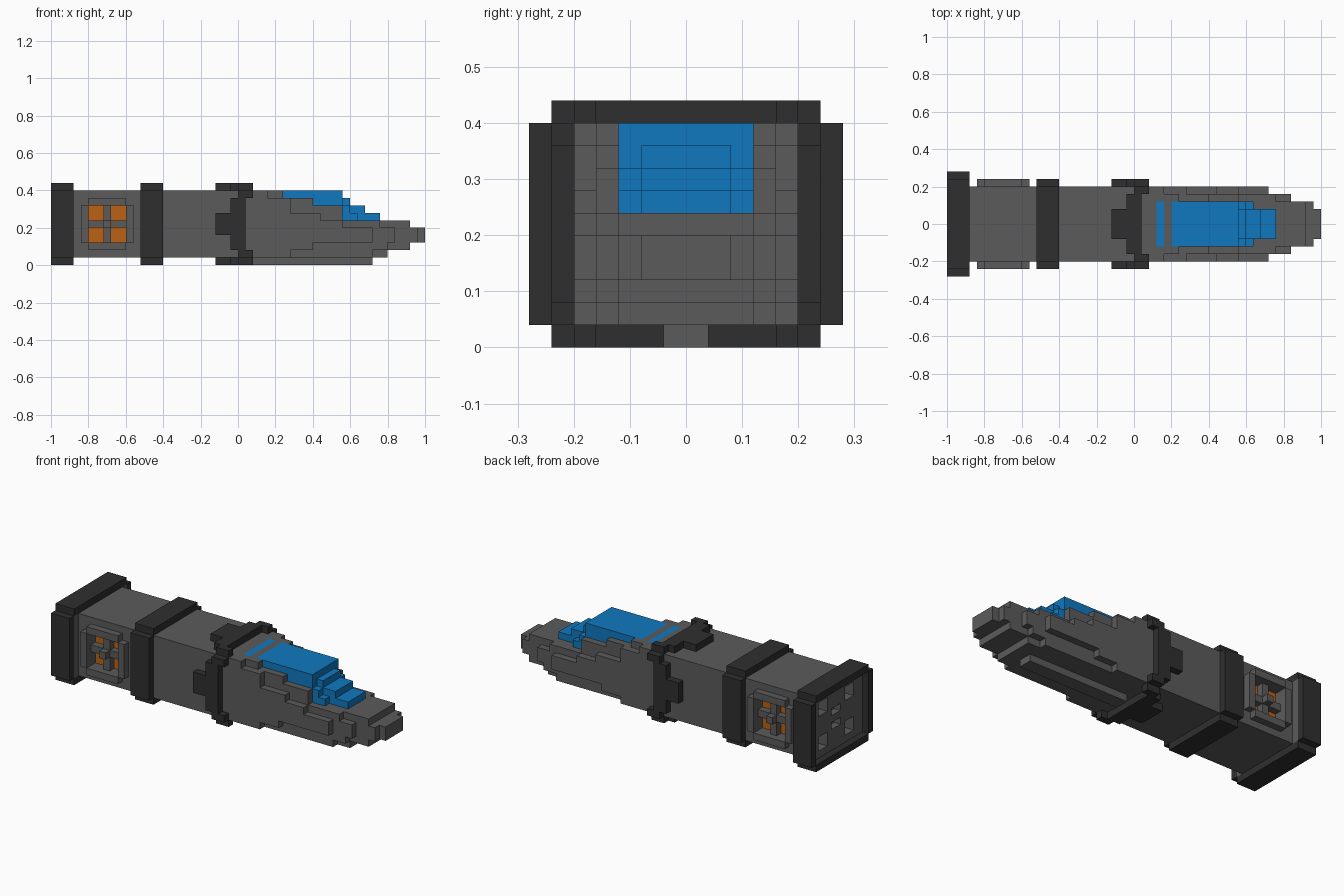
import bpy
import bmesh

cube = bpy.data.objects.get("Cube")
if cube:
    bpy.data.objects.remove(cube, do_unlink=True)

U = 0.04      # edge length of one block
cells = {}    # block position -> part name
parts = {}    # part name -> material


def material(name, rgb):
    m = bpy.data.materials.new(name)
    m.use_nodes = True
    m.diffuse_color = (*rgb, 1)
    m.node_tree.nodes["Principled BSDF"].inputs["Base Color"].default_value = (*rgb, 1)
    return m


grey = material("hull grey", (0.105, 0.105, 0.105))
dark = material("dark trim", (0.028, 0.028, 0.028))
blue = material("canopy blue", (0.005, 0.19, 0.53))
orange = material("vent orange", (0.50, 0.12, 0.007))
red = material("engine red", (0.33, 0.012, 0.010))


def box(part, x, y, z):
    """Fill blocks over x, z and the mirrored |y| range; part None carves."""
    for i in range(*x):
        for k in range(*z):
            for j in range(*y):
                for jj in (j, -1 - j):
                    if part is None:
                        cells.pop((i, jj, k), None)
                    else:
                        cells[i, jj, k] = part


def part(name, mat, *boxes):
    parts[name] = mat
    for b in boxes:
        box(name, *b)


# Main body tube
part("body", grey, ((-24, 2), (0, 5), (1, 10)))

# Stepped nose: for each height range, (half width, front end) pairs
nose = {
    (1, 2): [(5, 7), (4, 18), (3, 20)],
    (2, 3): [(5, 10), (4, 20), (3, 23)],
    (3, 5): [(5, 18), (4, 21), (3, 24), (2, 25)],
    (5, 6): [(5, 14), (4, 19), (3, 23)],
    (6, 7): [(5, 11), (4, 14)],
    (7, 8): [(5, 7), (4, 14)],
    (8, 9): [(5, 7), (4, 10)],
    (9, 10): [(5, 4), (4, 6)],
}
part("nose", grey, *[((2, end), (0, w), z) for z, steps in nose.items() for w, end in steps])
part("keel", grey, ((2, 18), (0, 1), (0, 1)))

# Canopy in stepped tiers with a separate rear window strip
part("canopy", blue,
     ((5, 14), (0, 3), (9, 10)),
     ((5, 14), (0, 3), (8, 9)), ((14, 15), (0, 2), (8, 9)),
     ((5, 15), (0, 3), (7, 8)), ((15, 17), (0, 2), (7, 8)),
     ((5, 16), (0, 3), (6, 7)), ((16, 19), (0, 2), (6, 7)))
part("canopy_rear_strip", blue, ((3, 4), (0, 3), (9, 10)))

# Rear collar around a recessed engine bulkhead
part("rear_collar", dark, ((-25, -22), (0, 6), (0, 11)), ((-25, -22), (6, 7), (1, 10)))
box(None, (-25, -24), (0, 6), (1, 10))
part("engine_bulkhead", grey, ((-24, -22), (0, 6), (1, 10)))
part("engines", red)
for z in ((2, 4), (7, 9)):
    box(None, (-24, -22), (2, 4), z)
    box("engines", (-22, -21), (2, 4), z)
for z in ((4, 5), (6, 7)):
    box(None, (-24, -23), (0, 1), z)

# Plain band around the body
band = [((-13, -10), (5, 6), (1, 10))]
band += [((-13, -10), (0, 5), z) for z in ((0, 1), (10, 11))]
part("middle_band", dark, *band)

# Collar behind the canopy: wide tabs on each face and forward corner blocks
collar = [((0, 2), (5, 6), (1, 2)), ((-1, 1), (5, 6), (2, 9)),
          ((-3, 1), (5, 6), (4, 7)), ((0, 2), (5, 6), (9, 10))]
for z in ((0, 1), (10, 11)):
    collar += [((0, 2), (4, 5), z), ((-1, 1), (2, 4), z), ((-3, 1), (0, 2), z)]
part("front_collar", dark, *collar)

# Side vents: raised frame, pocket, glowing panes and a cross divider
part("vent_frames", grey,
     ((-20, -15), (5, 6), (2, 3)), ((-20, -15), (5, 6), (8, 9)),
     ((-21, -20), (5, 6), (3, 8)), ((-15, -14), (5, 6), (3, 8)))
box(None, (-20, -15), (4, 5), (3, 8))
part("vent_panes", orange, ((-20, -15), (3, 4), (3, 8)))
part("vent_crosses", grey,
     ((-18, -17), (4, 5), (3, 8)), ((-20, -15), (4, 5), (5, 6)),
     ((-18, -17), (5, 6), (5, 6)))


def build(name, mat):
    """Mesh the exposed block faces of one part and merge coplanar faces."""
    bm = bmesh.new()
    for c in [c for c, owner in cells.items() if owner == name]:
        for axis in range(3):
            for side in (0, 1):
                n = list(c)
                n[axis] += 2 * side - 1
                if tuple(n) in cells:
                    continue
                a, b = (axis + 1) % 3, (axis + 2) % 3
                corners = []
                for da, db in ((0, 0), (1, 0), (1, 1), (0, 1)):
                    p = list(c)
                    p[axis] += side
                    p[a] += da
                    p[b] += db
                    corners.append(bm.verts.new([v * U for v in p]))
                bm.faces.new(corners if side else corners[::-1])
    bmesh.ops.remove_doubles(bm, verts=bm.verts, dist=0.001)
    bmesh.ops.dissolve_limit(bm, angle_limit=0.01, verts=bm.verts, edges=bm.edges)
    me = bpy.data.meshes.new(name)
    bm.to_mesh(me)
    bm.free()
    me.materials.append(mat)
    bpy.context.collection.objects.link(bpy.data.objects.new(name, me))


for name, mat in parts.items():
    build(name, mat)
